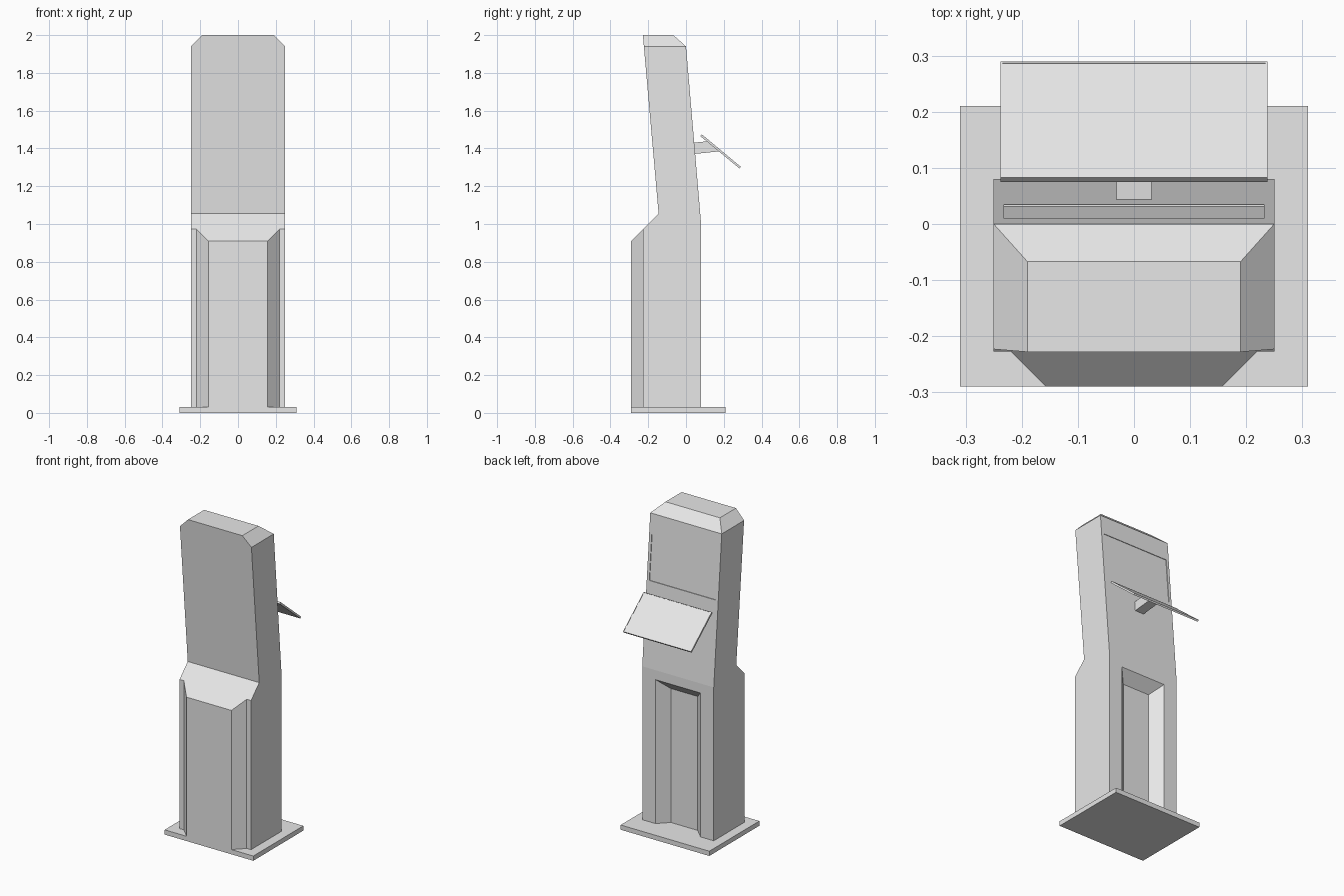
import bpy
import bmesh

cube = bpy.data.objects.get("Cube")
if cube:
    bpy.data.objects.remove(cube, do_unlink=True)

grey = bpy.data.materials.new("light_grey")
grey.use_nodes = True
grey.diffuse_color = (0.8, 0.8, 0.8, 1)
grey.node_tree.nodes["Principled BSDF"].inputs["Base Color"].default_value = (0.8, 0.8, 0.8, 1)


def finish(name, bm):
    """Turn a bmesh into a flat shaded grey object."""
    bmesh.ops.recalc_face_normals(bm, faces=bm.faces[:])
    mesh = bpy.data.meshes.new(name)
    bm.to_mesh(mesh)
    bm.free()
    mesh.materials.append(grey)
    obj = bpy.data.objects.new(name, mesh)
    bpy.context.scene.collection.objects.link(obj)
    return obj


def bridge(bm, a, b):
    """Join two rings of vertices with quads."""
    for i in range(len(a)):
        j = (i + 1) % len(a)
        bm.faces.new((a[i], a[j], b[j], b[i]))


def ring(bm, points):
    return [bm.verts.new(p) for p in points]


def loft(points_a, points_b):
    """Closed solid between two matching rings."""
    bm = bmesh.new()
    a, b = ring(bm, points_a), ring(bm, points_b)
    bridge(bm, a, b)
    bm.faces.new(a)
    bm.faces.new(b)
    return bm


def prism(profile, half):
    """Side profile of (y, z) points extruded across x."""
    return loft([(-half, y, z) for y, z in profile], [(half, y, z) for y, z in profile])


def mirrored(half):
    """Full outline from its +x half."""
    return half + [(-x, *rest) for x, *rest in reversed(half)]


def carve(target, cutter):
    mod = target.modifiers.new("carve", 'BOOLEAN')
    mod.operation = 'DIFFERENCE'
    mod.solver = 'EXACT'
    mod.object = cutter
    cutter.hide_render = True
    bpy.context.view_layer.objects.active = target
    bpy.ops.object.modifier_apply(modifier=mod.name)
    bpy.data.objects.remove(cutter, do_unlink=True)


# Floor plate
finish("base_plate", prism([(-0.29, 0), (0.21, 0), (0.21, 0.03), (-0.29, 0.03)], 0.31))

# Cabinet: stepped lower half with a sloped shoulder, leaning upper half
outline = mirrored([(0.25, 0.08), (0.25, -0.145), (0.25, -0.227), (0.22, -0.227), (0.157, -0.29)])
bm = bmesh.new()
foot = ring(bm, [(x, y, 0.03) for x, y in outline])
waist = ring(bm, [(x, y, 1.0 if y > 0 else 1.2 + y) for x, y in outline])
brow = ring(bm, mirrored([(0.25, 0, 1.94), (0.25, -0.223, 1.94)]))
crown = ring(bm, mirrored([(0.19, -0.067, 2), (0.19, -0.228, 2)]))
bridge(bm, foot, waist)
bm.faces.new(foot)
bm.faces.new(waist[1:-1])
bridge(bm, waist[:2] + waist[-2:], brow)
bridge(bm, brow, crown)
bm.faces.new(crown)
cabinet = finish("cabinet", bm)


# Bevelled niche in the lower back
def niche_ring(y):
    d = y - 0.08
    return mirrored([(0.157 + d, y, 0.0), (0.157 + d, y, 0.94 + d)])


carve(cabinet, finish("niche_cutter", loft(niche_ring(0.017), niche_ring(0.1))))


# Shallow screen recess in the leaning back
def back_y(z):
    return (1.94 - z) * 0.085


low, high, depth = 1.53, 1.82, 0.004
carve(cabinet, finish("screen_cutter", prism(
    [(back_y(low) - depth, low), (back_y(low) + 0.05, low),
     (back_y(high) + 0.05, high), (back_y(high) - depth, high)], 0.232)))

# Arm carrying the tilted panel
finish("panel_arm", prism([(0.035, 1.37), (0.18, 1.385), (0.117, 1.438), (0.035, 1.43)], 0.031))

# Tilted panel with a finely inset upper surface
bm = prism([(0.083, 1.475), (0.29, 1.303), (0.283, 1.294), (0.075, 1.466)], 0.238)
bmesh.ops.recalc_face_normals(bm, faces=bm.faces[:])
top = max(bm.faces, key=lambda f: f.normal.z)
bmesh.ops.inset_region(bm, faces=[top], thickness=0.005)
bmesh.ops.inset_region(bm, faces=[top], thickness=0.0002, depth=-0.0015)
finish("tilted_panel", bm)
